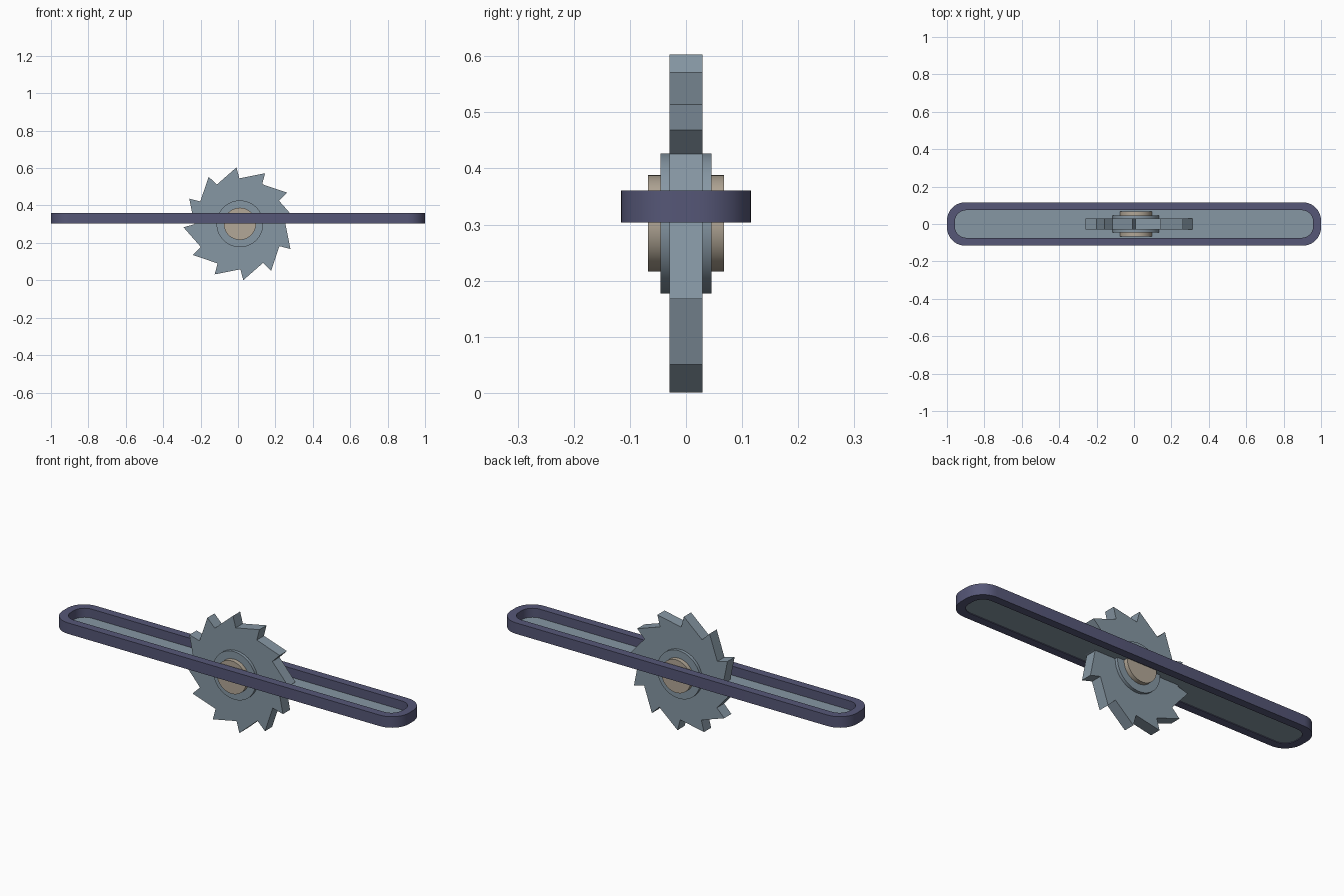
import bpy, bmesh, math

if "Cube" in bpy.data.objects:
    bpy.data.objects.remove(bpy.data.objects["Cube"])

CX, CZ = 0.01, 0.302          # blade axis


def material(name, rgb):
    m = bpy.data.materials.new(name)
    m.diffuse_color = (*rgb, 1)
    m.use_nodes = True
    m.node_tree.nodes["Principled BSDF"].inputs["Base Color"].default_value = m.diffuse_color
    return m


STEEL = material("blue grey steel", (0.24, 0.31, 0.37))
NAVY = material("dark violet", (0.092, 0.095, 0.185))
TAN = material("warm tan", (0.45, 0.39, 0.31))


def finish(name, bm, mat, smooth=False):
    bmesh.ops.recalc_face_normals(bm, faces=bm.faces)
    me = bpy.data.meshes.new(name)
    bm.to_mesh(me)
    bm.free()
    me.materials.append(mat)
    ob = bpy.data.objects.new(name, me)
    bpy.context.collection.objects.link(ob)
    if smooth:
        bpy.context.view_layer.objects.active = ob
        ob.select_set(True)
        bpy.ops.object.shade_smooth_by_angle(angle=math.radians(35))
        ob.select_set(False)
    return ob


def rounded_rect(hx, hy, r, n=10):
    pts = []
    for q, (sx, sy) in enumerate([(1, 1), (-1, 1), (-1, -1), (1, -1)]):
        for i in range(n + 1):
            a = math.pi / 2 * (q + i / n)
            pts.append((sx * (hx - r) + r * math.cos(a), sy * (hy - r) + r * math.sin(a)))
    return pts


def prism(name, a, b, mat, smooth=False):
    """Solid between two matching point loops."""
    bm = bmesh.new()
    va = [bm.verts.new(p) for p in a]
    vb = [bm.verts.new(p) for p in b]
    n = len(a)
    for i in range(n):
        j = (i + 1) % n
        bm.faces.new((va[i], va[j], vb[j], vb[i]))
    bm.faces.new(va)
    bm.faces.new(vb)
    return finish(name, bm, mat, smooth)


def wheel(name, polar, half, mat, smooth=False):
    """Disc around the blade axis from (radius, angle) points."""
    xz = [(CX + r * math.cos(a), CZ + r * math.sin(a)) for r, a in polar]
    return prism(name, [(x, -half, z) for x, z in xz], [(x, half, z) for x, z in xz], mat, smooth)


def circle(r, n=64):
    return [(r, 2 * math.pi * i / n) for i in range(n)]


# Slotted frame: ring between an outer and an inner rounded rectangle
outer = rounded_rect(1.0, 0.116, 0.098)
inner = rounded_rect(0.958, 0.074, 0.062)
bm = bmesh.new()
loops = [[bm.verts.new((x, y, z)) for x, y in pts]
         for pts, z in ((outer, 0.3035), (outer, 0.361), (inner, 0.361), (inner, 0.3035))]
n = len(outer)
for k in range(4):
    p, q = loops[k], loops[(k + 1) % 4]
    for i in range(n):
        j = (i + 1) % n
        bm.faces.new((p[i], p[j], q[j], q[i]))
finish("slot_frame", bm, NAVY, True)

# Thin floor plate inside the frame
floor = rounded_rect(0.96, 0.076, 0.063)
prism("floor_plate", [(x, y, 0.307) for x, y in floor], [(x, y, 0.314) for x, y in floor], STEEL)

# Saw blade: twelve leaning teeth, each valley tucked under the next tip
teeth = []
for k in range(12):
    tip = math.radians(3.5 + 30 * k)
    teeth += [(0.243, tip - math.radians(2.9)), (0.302, tip)]
wheel("saw_blade", teeth, 0.0295, STEEL)

# Flange and centre boss, both sides of the blade
wheel("flange", circle(0.125), 0.0455, STEEL, True)
wheel("centre_boss", circle(0.086), 0.068, TAN, True)
